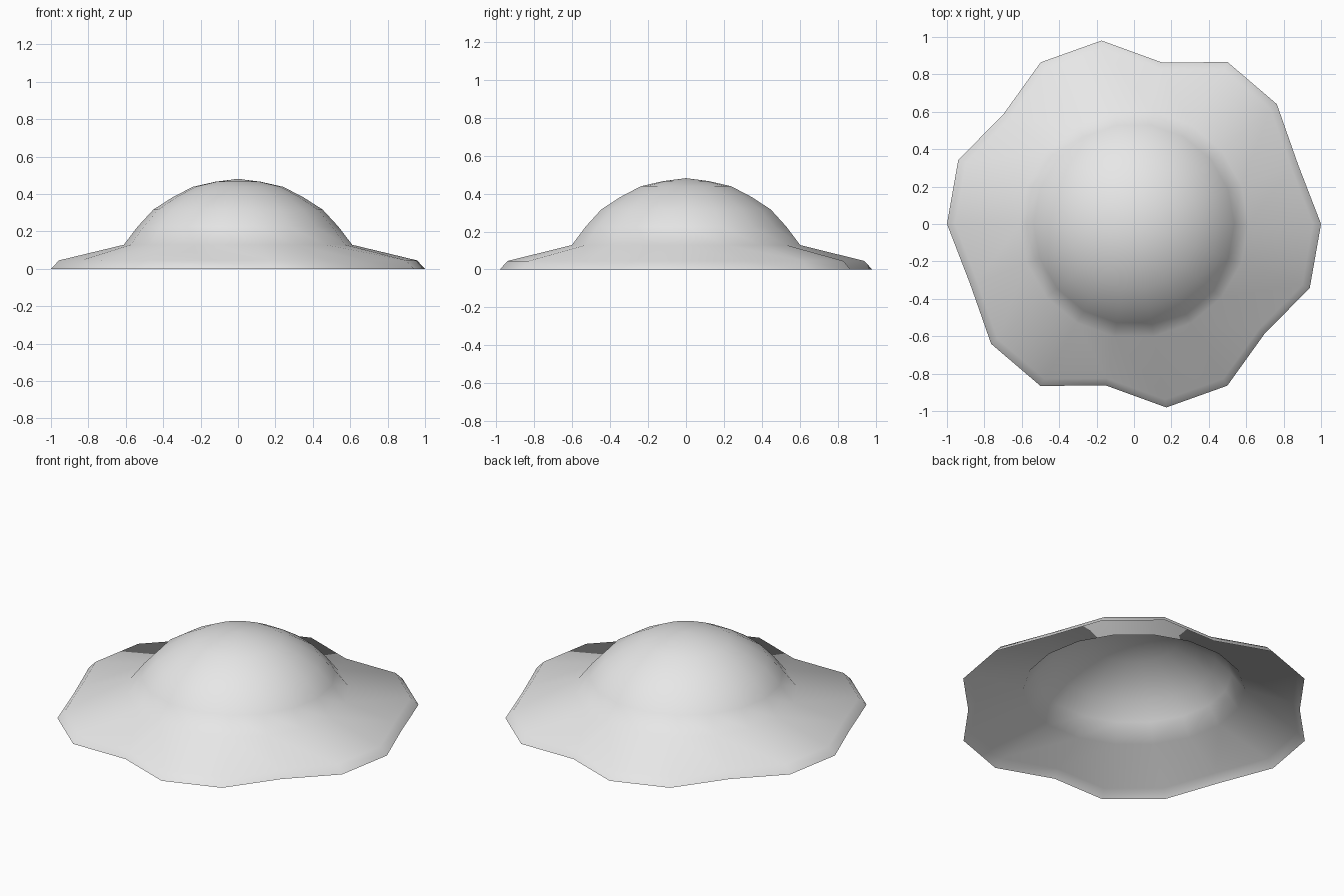
import bpy, bmesh, math

if "Cube" in bpy.data.objects:
    bpy.data.objects.remove(bpy.data.objects["Cube"])

SEG = 18
# wavy outline radius for half a turn, repeated for the other half
RIM = [1.0, 0.933, 0.997, 1.0, 0.876, 0.996, 0.998, 0.912, 1.0]
R, CENTRE = 0.705, -0.224          # sphere the dome is cut from

bm = bmesh.new()


def ring(radius, z):
    """One loop of vertices; radius is a function of the segment index."""
    return [bm.verts.new((radius(i) * math.cos(math.tau * i / SEG),
                          radius(i) * math.sin(math.tau * i / SEG), z))
            for i in range(SEG)]


# dome rings from the top down to the crease
loops = []
for deg in range(10, 61, 10):
    a = math.radians(deg)
    s = R if deg % 20 == 0 else R * 0.993
    loops.append(ring(lambda i: s * math.sin(a), CENTRE + s * math.cos(a)))

# sloping brim and its short turned-down edge
loops.append(ring(lambda i: 0.957 * RIM[i % 9], 0.045))
loops.append(ring(lambda i: RIM[i % 9], 0.0))

# skin the loops and close the top, leaving the underside open
top = bm.verts.new((0, 0, CENTRE + R))
for i in range(SEG):
    j = (i + 1) % SEG
    bm.faces.new((top, loops[0][i], loops[0][j]))
    for up, low in zip(loops, loops[1:]):
        bm.faces.new((up[i], low[i], low[j], up[j]))
for f in bm.faces:
    f.smooth = True

mesh = bpy.data.meshes.new("domed_shell")
bm.to_mesh(mesh)
bm.free()

grey = bpy.data.materials.new("light_grey")
grey.diffuse_color = (0.8, 0.8, 0.8, 1)
grey.use_nodes = True
grey.node_tree.nodes["Principled BSDF"].inputs["Base Color"].default_value = grey.diffuse_color
mesh.materials.append(grey)
bpy.context.collection.objects.link(bpy.data.objects.new("domed_shell", mesh))
